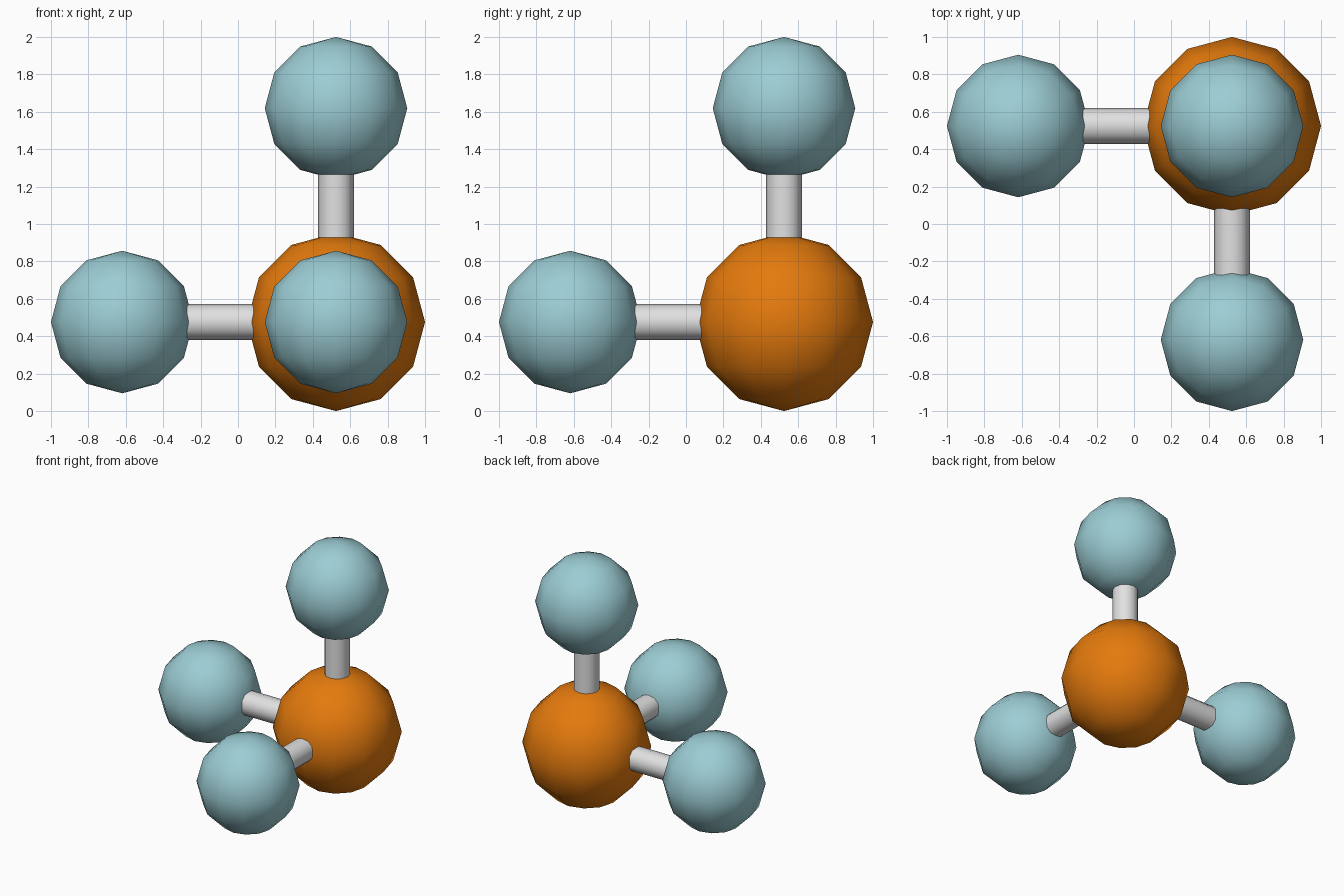
import bpy
from mathutils import Vector

if "Cube" in bpy.data.objects:
    bpy.data.objects.remove(bpy.data.objects["Cube"])


def material(name, rgb):
    m = bpy.data.materials.new(name)
    m.diffuse_color = (*rgb, 1.0)
    m.use_nodes = True
    m.node_tree.nodes["Principled BSDF"].inputs["Base Color"].default_value = m.diffuse_color
    return m


ORANGE = material("orange", (0.78, 0.195, 0.004))
BLUE = material("pale_blue", (0.33, 0.61, 0.66))
GREY = material("light_grey", (0.75, 0.75, 0.75))

CENTRE = Vector((0.524, 0.524, 0.476))
REACH = 1.143        # distance from the core to each outer ball
CORE_R, BALL_R, ROD_R = 0.476, 0.381, 0.095


def finish(name, mat):
    ob = bpy.context.object
    ob.name = name
    ob.data.materials.append(mat)
    return ob


def ball(name, centre, radius, mat):
    bpy.ops.mesh.primitive_uv_sphere_add(segments=12, ring_count=6, radius=radius, location=centre)
    bpy.ops.object.shade_smooth()
    finish(name, mat)


def rod(name, start, end):
    axis = end - start
    bpy.ops.mesh.primitive_cylinder_add(
        vertices=12, radius=ROD_R, depth=axis.length, location=(start + end) / 2,
        rotation=axis.to_track_quat('Z', 'Y').to_euler())
    bpy.ops.object.shade_smooth_by_angle(angle=0.7)
    finish(name, GREY)


# Large core ball
ball("core_ball", CENTRE, CORE_R, ORANGE)

# Three outer balls, each joined to the core by a rod
for side, direction in {"left": (-1, 0, 0), "front": (0, -1, 0), "top": (0, 0, 1)}.items():
    end = CENTRE + REACH * Vector(direction)
    ball(f"{side}_ball", end, BALL_R, BLUE)
    rod(f"{side}_rod", CENTRE, end)
